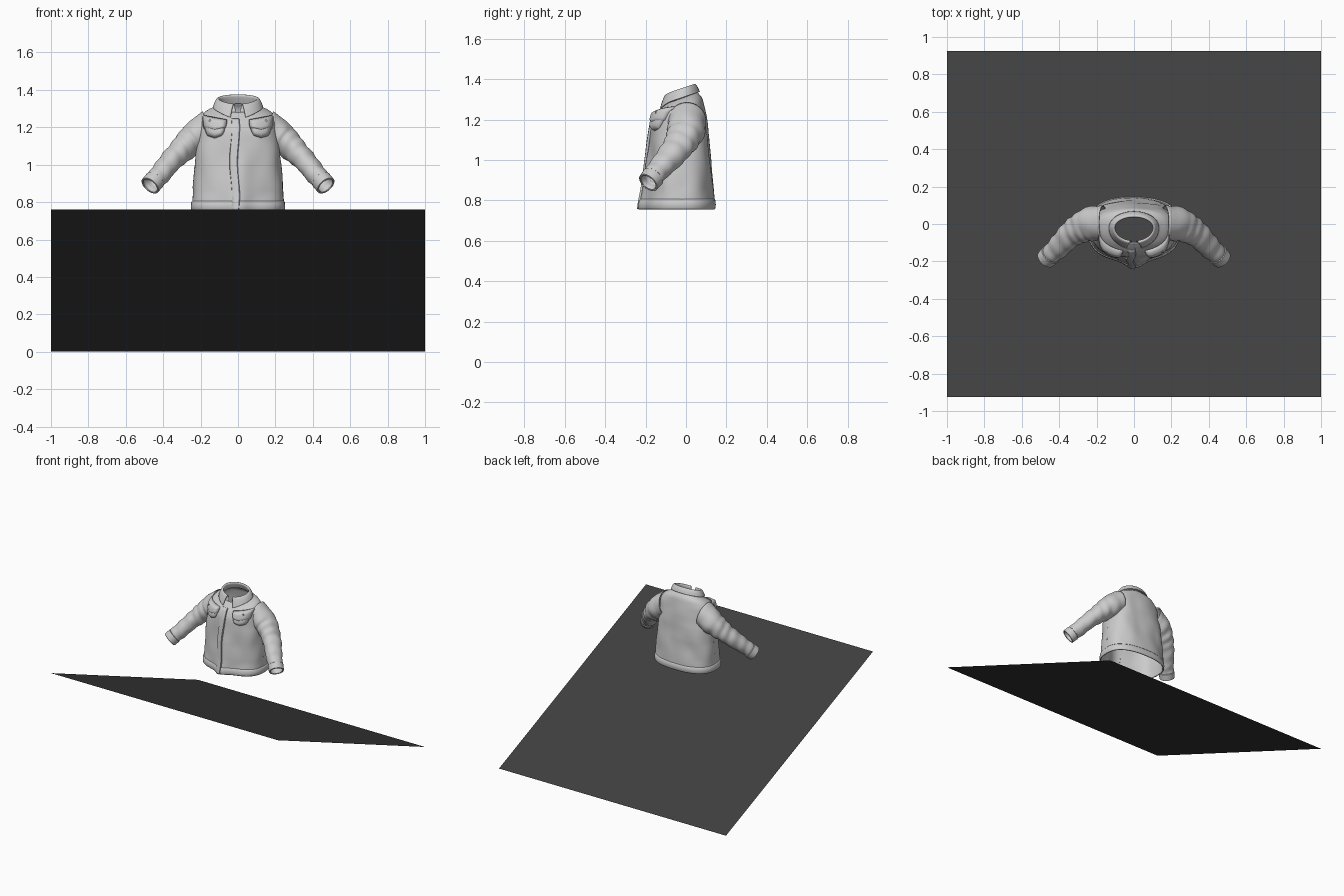
import bpy, bmesh, math
from mathutils import Vector, noise

if "Cube" in bpy.data.objects:
    bpy.data.objects.remove(bpy.data.objects["Cube"])

CY = -0.02  # y of the side seams
# torso rows: z, half width, front y, back y, section exponent, tilt, front ridge
ROWS = [
    (0.757, .244, -.192, .138, 2.5, .00, .038),
    (0.860, .238, -.184, .132, 2.5, .00, .028),
    (1.000, .228, -.175, .122, 2.5, .00, .018),
    (1.100, .220, -.170, .115, 2.5, .00, .010),
    (1.180, .212, -.160, .102, 2.5, .00, .005),
    (1.240, .202, -.142, .090, 2.5, .10, .003),
    (1.280, .172, -.120, .078, 2.3, .25, .000),
    (1.306, .118, -.098, .056, 2.0, .35, .000),
]


def catmull(pts, i, t):
    p = [Vector(pts[max(0, min(len(pts) - 1, i + k))]) for k in (-1, 0, 1, 2)]
    return 0.5 * (2 * p[1] + (p[2] - p[0]) * t
                  + (2 * p[0] - 5 * p[1] + 4 * p[2] - p[3]) * t ** 2
                  + (3 * p[1] - p[0] - 3 * p[2] + p[3]) * t ** 3)


def section(z):
    i = 0
    while i < len(ROWS) - 2 and z > ROWS[i + 1][0]:
        i += 1
    t = (z - ROWS[i][0]) / (ROWS[i + 1][0] - ROWS[i][0])
    return catmull(ROWS, i, max(0, min(1, t)))


def torso_point(a, z, off=0.0):
    _, hw, f, b, n, tilt, ridge = section(z)
    c, s = math.cos(a), math.sin(a)
    depth = (b - CY) if s > 0 else (CY - f)
    x = hw * math.copysign(abs(c) ** (2 / n), c)
    y = CY + depth * math.copysign(abs(s) ** (2 / n), s)
    if s < 0:
        y -= ridge * math.exp(-(x / .06) ** 2)
    # cloth folds, fading near the neck and hem
    fade = max(0, min(1, (1.29 - z) / .08, (z - .75) / .1))
    off += .009 * fade * noise.noise(Vector((x * 9, y * 9, z * 7)))
    return Vector((x + c * off, y + s * off, z + tilt * (y - CY)))


def front_y(x, z):
    _, hw, f, b, n, tilt, ridge = section(z)
    k = max(0, 1 - abs(x / hw) ** n) ** (1 / n)
    return CY - (CY - f) * k - ridge * math.exp(-(x / .06) ** 2)


def loft(name, rings, closed=True, thick=.006, mirror=False):
    bm = bmesh.new()
    vs = [[bm.verts.new(p) for p in r] for r in rings]
    n = len(rings[0])
    for r0, r1 in zip(vs, vs[1:]):
        for j in range(n if closed else n - 1):
            k = (j + 1) % n
            bm.faces.new((r0[j], r0[k], r1[k], r1[j]))
    bmesh.ops.recalc_face_normals(bm, faces=bm.faces[:])
    me = bpy.data.meshes.new(name)
    bm.to_mesh(me)
    bm.free()
    ob = bpy.data.objects.new(name, me)
    bpy.context.collection.objects.link(ob)
    finish(ob, thick, mirror)
    return ob


def finish(ob, thick, mirror):
    if mirror:
        ob.modifiers.new("mirror", 'MIRROR').use_mirror_merge = False
    if thick:
        m = ob.modifiers.new("cloth", 'SOLIDIFY')
        m.thickness, m.offset = thick, 0
    bpy.ops.object.select_all(action='DESELECT')
    ob.select_set(True)
    bpy.context.view_layer.objects.active = ob
    bpy.ops.object.shade_smooth_by_angle(angle=math.radians(50))


ANG = [2 * math.pi * j / 112 for j in range(112)]

# torso shell, open at hem and neck
zs = [.757 + (1.306 - .757) * i / 56 for i in range(57)]
loft("jacket_body", [[torso_point(a, z) for a in ANG] for z in zs])

# hem band
loft("hem_band", [[torso_point(a, z, o) for a in ANG] for z, o in
                  ((.757, .001), (.762, .005), (.780, .006), (.800, .005), (.805, .001))])

# front placket strip
rings = []
for i in range(41):
    z = .757 + .51 * i / 40
    shift = .006 * math.sin(z * 17)
    rings.append([(x + shift, front_y(x, z) - o, z + section(z)[5] * (front_y(x, z) - CY))
                  for x, o in ((-.038, .0), (-.036, .010), (-.018, .013), (.0, .011), (.003, .0))])
loft("front_placket", rings, closed=False, thick=.004)

# sleeve: centre x, y, z, in-plane radius, depth radius
ARM = [
    (.165, .005, 1.195, .090, .092),
    (.235, .000, 1.140, .080, .088),
    (.290, -.025, 1.090, .068, .076),
    (.340, -.060, 1.040, .060, .067),
    (.400, -.118, .970, .053, .057),
    (.445, -.162, .917, .048, .050),
    (.470, -.187, .888, .047, .046),
]


def sleeve_ring(t, grow=0.0, folds=True):
    i = min(int(t), len(ARM) - 2)
    p = catmull(ARM, i, t - i)
    q = catmull(ARM, i, t - i + .02)
    tan = (Vector(q[:3]) - Vector(p[:3])).normalized()
    tan = tan.lerp(Vector((1, 0, -.15)), max(0, 1 - t) * .8).normalized()
    side = tan.cross(Vector((0, 1, 0))).normalized()
    deep = side.cross(tan)
    ring = []
    for j in range(48):
        a = 2 * math.pi * j / 48
        d = side * math.cos(a) * (p[3] + grow) + deep * math.sin(a) * (p[4] + grow)
        c = Vector(p[:3])
        if folds:
            w = noise.noise((c + d) * 15) * .10 + .035 * math.sin(t * 8 + 2 * math.cos(a))
            d *= 1 + w * min(1, t * .8) * min(1, (6 - t) * 1.5)
        ring.append(c + d)
    return ring


loft("sleeve", [sleeve_ring(6 * i / 48) for i in range(49)], mirror=True)
loft("cuff", [sleeve_ring(t, g, False) for t, g in
              ((4.95, -.001), (5.02, .005), (5.5, .005), (5.93, .005), (6, .001))], mirror=True)


# chest pockets and flaps, bulging off the front
def pocket(name, z0, z1, half, bulge, taper, point):
    rings = []
    for i in range(15):
        v = i / 14
        row = []
        for j in range(19):
            u = -1 + j / 9
            x = .124 + u * half * (1 - taper * (1 - v) ** 3)
            z = z0 + (z1 - z0) * v - point * (1 - v) * (1 - abs(u)) + .012 * u * v
            o = bulge * (1 - u ** 6) * (1 - abs(2 * v - 1) ** 5) + .001
            row.append((x, front_y(x, z) - o, z))
        rings.append(row)
    loft(name, rings, closed=False, thick=.004, mirror=True)


pocket("chest_pocket", 1.155, 1.245, .058, .026, .35, .012)
pocket("pocket_flap", 1.195, 1.252, .064, .031, .10, .018)

# folded collar, open at the front
# profile: half width, front y, back y, z rise, tip drop
PROFILE = [
    (.114, -.098, .054, -.004, .000),
    (.106, -.092, .044, .022, .000),
    (.103, -.094, .038, .042, .004),
    (.110, -.104, .044, .046, .006),
    (.122, -.118, .056, .028, .012),
    (.132, -.132, .066, .002, .024),
]
rings = []
for k in range(26):
    i = min(k // 5, 4)
    hw, f, b, rise, drop = catmull(PROFILE, i, k / 5 - i)
    row = []
    for j in range(73):
        gap = math.radians(6 + 12 * k / 25)
        a = -math.pi / 2 + gap + (2 * math.pi - 2 * gap) * j / 72
        s = math.sin(a)
        y = CY + s * ((b - CY) if s > 0 else (CY - f))
        tip = max(0, -s) ** 4
        row.append((hw * math.cos(a), y, 1.306 + rise + .33 * (y - CY) - drop * tip))
    rings.append(row)
loft("collar", rings, closed=False, thick=.005)


# snaps on the flaps and side seams
def snap(name, loc, axis):
    bpy.ops.mesh.primitive_cylinder_add(vertices=12, radius=.006, depth=.006, location=loc)
    ob = bpy.context.object
    ob.rotation_euler = Vector(axis).to_track_quat('Z', 'Y').to_euler()
    ob.name = name


for s in (1, -1):
    snap("flap_snap", (s * .15, front_y(.15, 1.235) - .032, 1.235), (0, -1, 0))
    for z in (.80, .88, .98):
        p = torso_point(0 if s > 0 else math.pi, z, .002)
        snap("side_snap", p, (s, 0, 0))

# dark slanted ground sheet, high at the front
bpy.ops.mesh.primitive_plane_add(size=2, location=(0, 0, .38))
sheet = bpy.context.object
sheet.name = "slanted_sheet"
sheet.rotation_euler = (-math.asin(.38), 0, 0)
mat = bpy.data.materials.new("dark_grey")
mat.diffuse_color = (.05, .05, .05, 1)
mat.use_nodes = True
mat.node_tree.nodes["Principled BSDF"].inputs["Base Color"].default_value = mat.diffuse_color
sheet.data.materials.append(mat)
